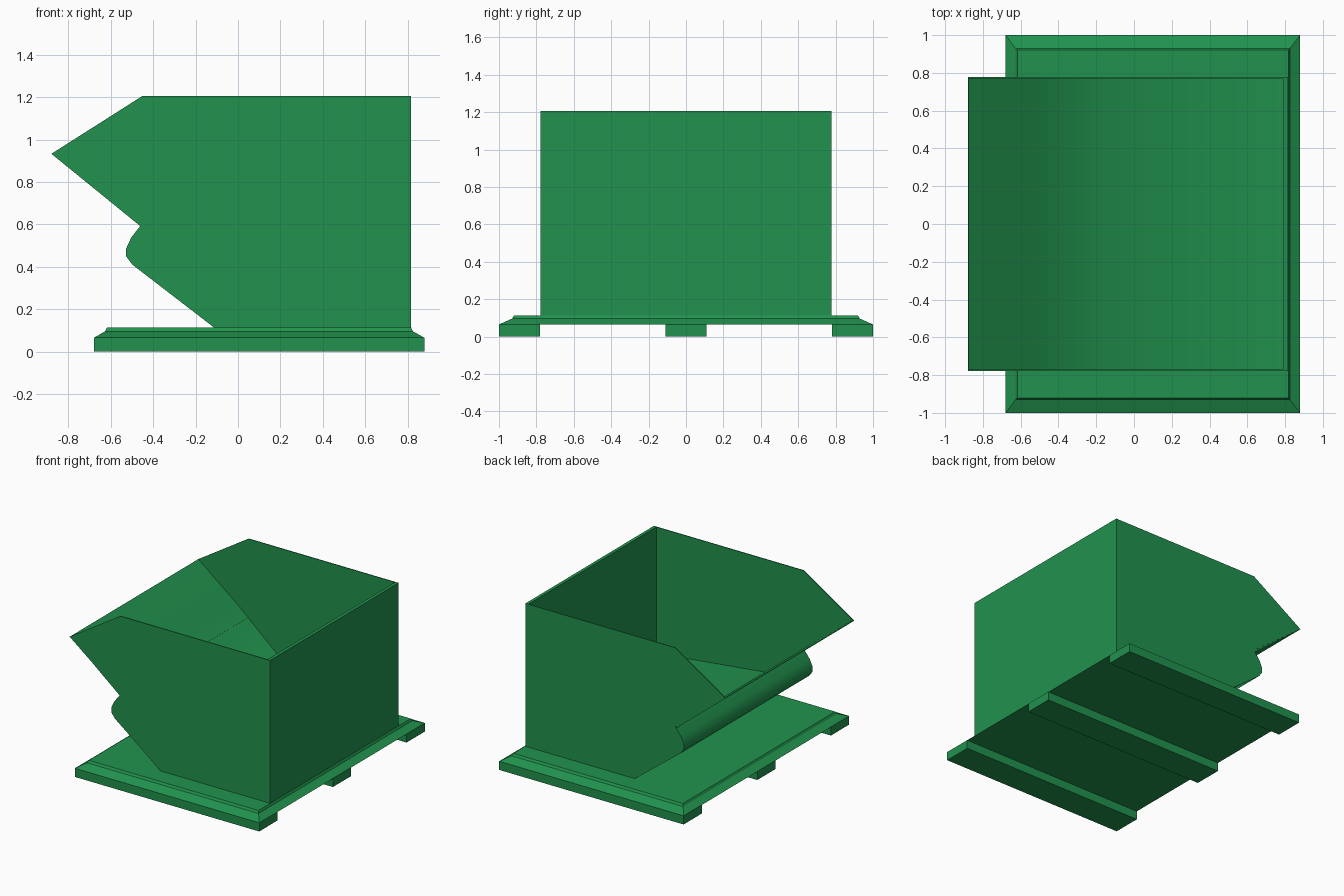
import bpy, bmesh

if "Cube" in bpy.data.objects:
    bpy.data.objects.remove(bpy.data.objects["Cube"])

green = bpy.data.materials.new("green_paint")
green.diffuse_color = (0.015, 0.29, 0.075, 1)
green.use_nodes = True
green.node_tree.nodes["Principled BSDF"].inputs["Base Color"].default_value = green.diffuse_color


def finish(name, bm):
    bmesh.ops.recalc_face_normals(bm, faces=bm.faces)
    mesh = bpy.data.meshes.new(name)
    bm.to_mesh(mesh)
    bm.free()
    mesh.materials.append(green)
    obj = bpy.data.objects.new(name, mesh)
    bpy.context.collection.objects.link(obj)
    return obj


def extrude_profile(name, pts, y0, y1):
    """Prism from an (x, z) outline, running from y0 to y1."""
    bm = bmesh.new()
    face = bm.faces.new([bm.verts.new((x, y0, z)) for x, z in pts])
    new = bmesh.ops.extrude_face_region(bm, geom=[face])["geom"]
    bmesh.ops.translate(bm, vec=(0, y1 - y0, 0),
                        verts=[v for v in new if isinstance(v, bmesh.types.BMVert)])
    return finish(name, bm)


def smooth(obj, angle):
    bpy.ops.object.select_all(action='DESELECT')
    obj.select_set(True)
    bpy.context.view_layer.objects.active = obj
    bpy.ops.object.shade_smooth_by_angle(angle=angle)


# Shared outline: underside, rounded nose and pouring lip
W, T = 0.777, 0.007
under = [(0.815, 0.11), (-0.108, 0.11), (-0.499, 0.411), (-0.527, 0.449),
         (-0.527, 0.487), (-0.503, 0.539), (-0.452, 0.604)]
lip = (-0.88, 0.933)

# Side panels
for side, s in (("front", -1), ("rear", 1)):
    extrude_profile(side + "_side_panel", under + [lip, (-0.452, 1.205), (0.815, 1.205)],
                    s * W, s * (W - T))

# Hopper body: double bottom, inner chute, sloping floor and back wall
body = extrude_profile("hopper_body",
                       under + [(-0.54, 0.669), lip, (-0.875, 0.937), (-0.54, 0.677),
                                (-0.157, 0.345), (0.79, 0.24), (0.79, 1.205), (0.815, 1.205)],
                       -(W - T), W - T)
smooth(body, 0.65)

# Base plate: stacked rectangles with a chamfered rim (x0, x1, half depth, z)
bm = bmesh.new()
rings = []
for x0, x1, y, z in [(-0.68, 0.88, 1.0, 0.065), (-0.627, 0.825, 0.93, 0.096),
                     (-0.618, 0.817, 0.92, 0.113)]:
    rings.append([bm.verts.new(p) for p in
                  ((x0, -y, z), (x1, -y, z), (x1, y, z), (x0, y, z))])
bm.faces.new(rings[0])
bm.faces.new(rings[-1])
for a, b in zip(rings, rings[1:]):
    for i in range(4):
        j = (i + 1) % 4
        bm.faces.new((a[i], a[j], b[j], b[i]))
finish("base_plate", bm)

# Skid runners
for name, y0, y1 in (("front_runner", -1, -0.78), ("middle_runner", -0.11, 0.11),
                     ("rear_runner", 0.78, 1)):
    extrude_profile(name, [(-0.68, 0), (0.88, 0), (0.88, 0.066), (-0.68, 0.066)], y0, y1)
